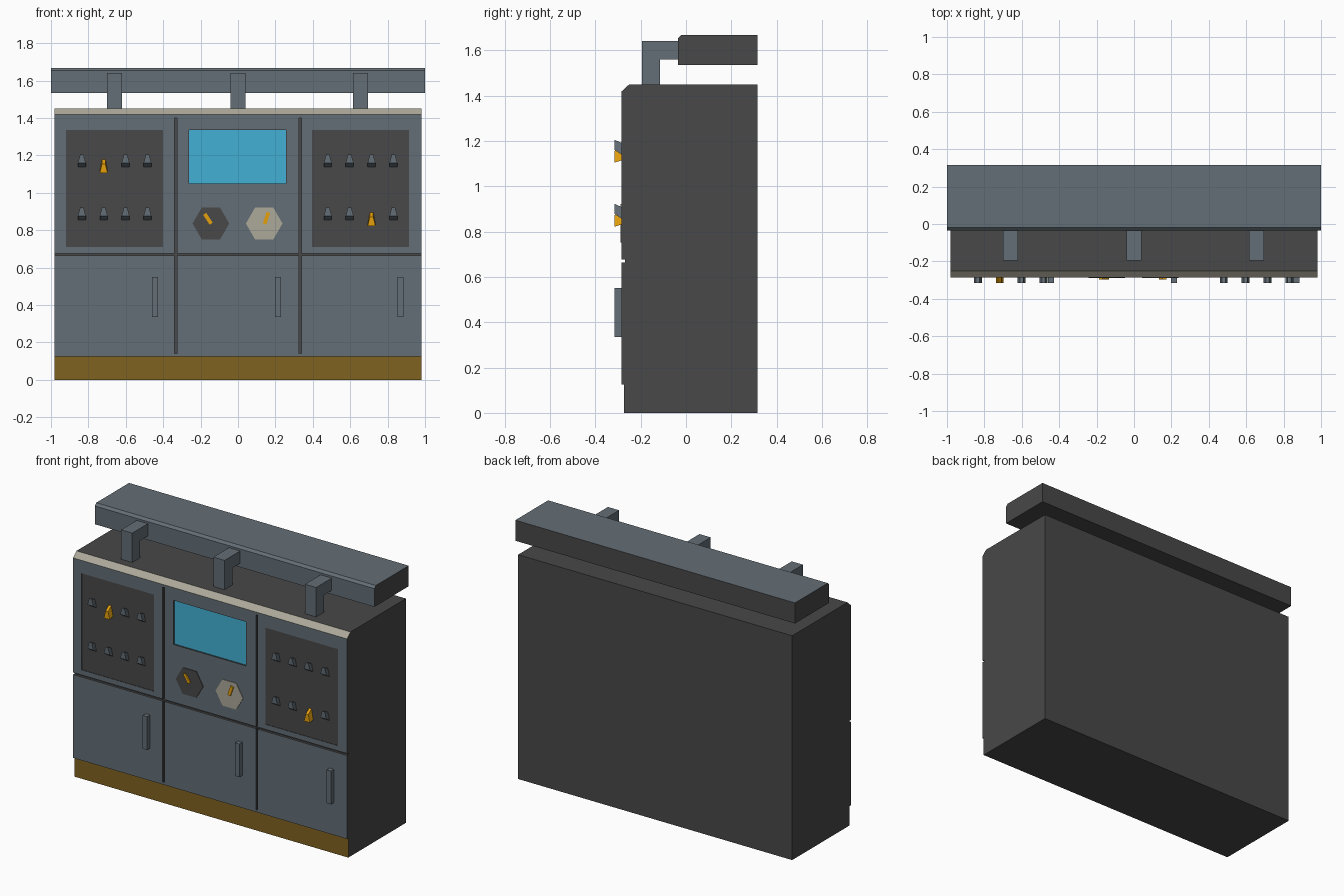
import bpy, bmesh, math
from mathutils import Vector, Matrix

if "Cube" in bpy.data.objects:
    bpy.data.objects.remove(bpy.data.objects["Cube"], do_unlink=True)


def material(name, rgb):
    m = bpy.data.materials.new(name)
    m.use_nodes = True
    m.diffuse_color = (*rgb, 1)
    m.node_tree.nodes["Principled BSDF"].inputs["Base Color"].default_value = (*rgb, 1)
    return m


STEEL = material("blue grey steel", (0.127, 0.156, 0.181))
DARK = material("dark grey", (0.065, 0.065, 0.065))
CREAM = material("cream trim", (0.413, 0.392, 0.319))
OCHRE = material("ochre plinth", (0.216, 0.122, 0.0144))
YELLOW = material("amber", (0.775, 0.352, 0.004))
CYAN = material("cyan screen", (0.055, 0.435, 0.66))

FRONT = -0.285   # plane of the door fronts
CORE = -0.27     # plane behind the doors


def finish(name, bm, mats, rule=None, fix=True):
    if fix:
        bmesh.ops.recalc_face_normals(bm, faces=bm.faces)
    bm.normal_update()
    if rule:
        for f in bm.faces:
            f.material_index = rule(f)
    me = bpy.data.meshes.new(name)
    bm.to_mesh(me)
    bm.free()
    for m in mats:
        me.materials.append(m)
    ob = bpy.data.objects.new(name, me)
    bpy.context.scene.collection.objects.link(ob)
    return ob


def loft(name, a, b, mats, rule=None):
    """Closed solid between two matching outlines."""
    bm = bmesh.new()
    va = [bm.verts.new(p) for p in a]
    vb = [bm.verts.new(p) for p in b]
    bm.faces.new(va)
    bm.faces.new(vb[::-1])
    n = len(va)
    for i in range(n):
        j = (i + 1) % n
        bm.faces.new((va[i], vb[i], vb[j], va[j]))
    return finish(name, bm, mats, rule)


def prism(name, profile, x0, x1, mats, rule=None):
    """Side profile (y, z) drawn out along x."""
    return loft(name, [(x0, y, z) for y, z in profile],
                [(x1, y, z) for y, z in profile], mats, rule)


def box(name, x0, x1, y0, y1, z0, z1, mats, rule=None):
    return prism(name, [(y0, z0), (y1, z0), (y1, z1), (y0, z1)], x0, x1, mats, rule)


def front_only(f):
    return 0 if f.normal.y < -0.5 else 1


def rect(x0, x1, z0, z1, y):
    return [(x0, y, z0), (x1, y, z0), (x1, y, z1), (x0, y, z1)]


def recessed_door(name, outer, hole, depth, mats):
    """Front panel with a sunken field: steel frame, dark sides, coloured field."""
    bm = bmesh.new()
    rings = [[bm.verts.new(p) for p in rect(*r, y)] for r, y in
             ((outer, CORE), (outer, FRONT), (hole, FRONT), (hole, FRONT + depth))]
    for k in range(3):
        for i in range(4):
            j = (i + 1) % 4
            f = bm.faces.new((rings[k][i], rings[k][j], rings[k + 1][j], rings[k + 1][i]))
            f.material_index = (1, 0, 1)[k]
    bm.faces.new(rings[3]).material_index = 2
    return finish(name, bm, mats, fix=False)


# Cabinet body: dark shell, steel top rail, cream chamfer
def body_rule(f):
    n = f.normal
    if n.y < -0.3 and n.z > 0.3:
        return 2
    return 0 if n.y < -0.9 and f.calc_center_median().z > 1.3 else 1


prism("cabinet_body", [(CORE, 0), (0.315, 0), (0.315, 1.45), (-0.25, 1.45),
                       (FRONT, 1.418), (FRONT, 1.4), (CORE, 1.4)],
      -0.98, 0.98, [STEEL, DARK, CREAM], body_rule)
box("plinth_front", -0.98, 0.98, CORE - 0.003, CORE, 0, 0.125, [OCHRE, DARK], front_only)
box("bottom_rail", -0.98, 0.98, FRONT, CORE, 0.125, 0.14, [STEEL, DARK], front_only)

# Three bays: lower door, handle and upper panel with sunken field
bays = [("right", -0.98, -0.34, (-0.92, -0.4, 0.71, 1.335), 0.003, DARK, -0.445),
        ("middle", -0.327, 0.327, (-0.262, 0.257, 1.05, 1.335), 0.01, CYAN, 0.215),
        ("left", 0.34, 0.98, (0.395, 0.915, 0.71, 1.335), 0.003, DARK, 0.87)]
for side, x0, x1, hole, depth, field, hx in bays:
    box(side + "_lower_door", x0, x1, FRONT, CORE, 0.14, 0.664, [STEEL, DARK], front_only)
    recessed_door(side + "_upper_panel", (x0, x1, 0.677, 1.4), hole, depth,
                  [STEEL, DARK, field])
    box(side + "_door_handle", hx - 0.016, hx + 0.016, -0.315, FRONT, 0.335, 0.55, [STEEL])


# Toggle switches: tapered wedges tilted up, or down when amber
def wedge_outline(x, y, z0, z1):
    return [(x - 0.021, y, z0), (x + 0.021, y, z0), (x + 0.009, y, z1), (x - 0.009, y, z1)]


def switch(name, x, z, down):
    if down:
        base, tip, mat = (-0.045, 0.02), (-0.055, -0.005), YELLOW
    else:
        base, tip, mat = (-0.022, 0.03), (0, 0.045), STEEL
    loft(name, wedge_outline(x, FRONT + 0.004, z + base[0], z + base[1]),
         wedge_outline(x, -0.315, z + tip[0], z + tip[1]), [mat])


for side, start, amber in (("right", -0.835, (0, 1)), ("left", 0.48, (1, 2))):
    for row in range(2):
        for col in range(4):
            switch(f"{side}_switch_{row + 1}_{col + 1}", start + col * 0.117,
                   1.16 - row * 0.283, (row, col) == amber)


# Hexagonal dials with amber pointers
def dial(name, x, z, mat, p, q):
    def ring(y):
        return [(x + 0.098 * math.cos(i * math.pi / 3), y,
                 z + 0.098 * math.sin(i * math.pi / 3)) for i in range(6)]
    loft(name, ring(FRONT), ring(FRONT - 0.004), [mat])
    a, b = Vector((p[0], 0, p[1])), Vector((q[0], 0, q[1]))
    d = (b - a).normalized()
    s = Vector((d.z, 0, -d.x)) * 0.01
    flat = [a - s, a + s, b + s, b - s]
    loft(name + "_pointer", [v + Vector((0, FRONT - 0.004, 0)) for v in flat],
         [v + Vector((0, FRONT - 0.012, 0)) for v in flat], [YELLOW])


dial("right_dial", -0.145, 0.836, DARK, (-0.178, 0.888), (-0.143, 0.835))
dial("left_dial", 0.14, 0.836, CREAM, (0.142, 0.834), (0.163, 0.895))

# Elbow brackets carrying the overhead beam
for side, x in (("right", -0.66), ("middle", 0), ("left", 0.655)):
    prism(side + "_bracket", [(-0.195, 1.45), (-0.115, 1.45), (-0.115, 1.56),
                              (-0.035, 1.56), (-0.035, 1.64), (-0.195, 1.64)],
          x - 0.04, x + 0.04, [STEEL])

# Overhead beam: steel front and top, dark ends, back and underside
prism("overhead_beam", [(-0.035, 1.535), (0.315, 1.535), (0.315, 1.668),
                        (-0.02, 1.668), (-0.035, 1.653)], -1, 1, [STEEL, DARK],
      lambda f: 0 if f.normal.y < -0.5 or f.normal.z > 0.5 else 1)
